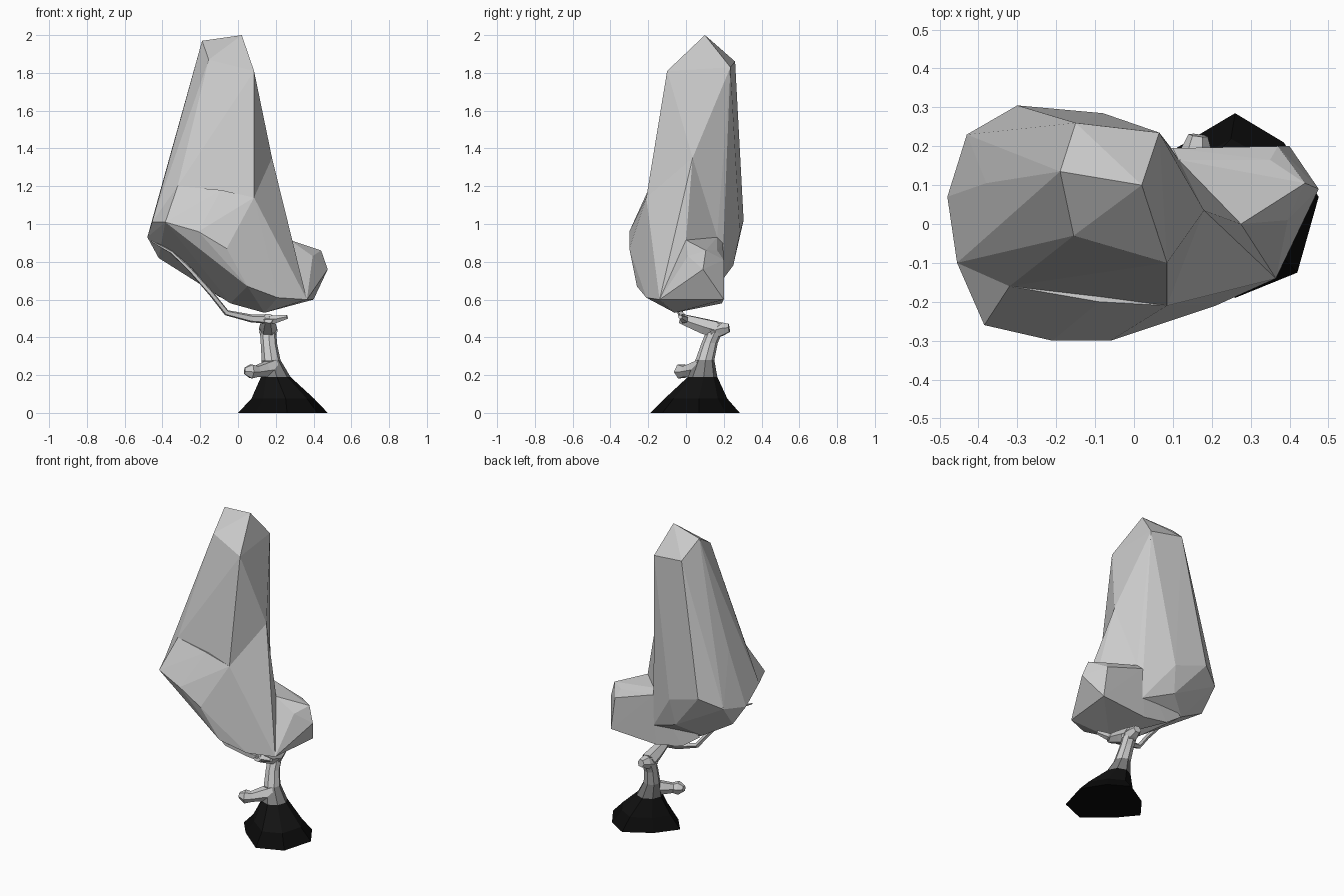
import bpy, bmesh, math
from mathutils import Vector

if "Cube" in bpy.data.objects:
    bpy.data.objects.remove(bpy.data.objects["Cube"])


def grey(name, v):
    m = bpy.data.materials.new(name)
    m.diffuse_color = (v, v, v, 1)
    m.use_nodes = True
    m.node_tree.nodes["Principled BSDF"].inputs["Base Color"].default_value = m.diffuse_color
    return m


def to_object(bm, name):
    bmesh.ops.recalc_face_normals(bm, faces=bm.faces)
    me = bpy.data.meshes.new(name)
    bm.to_mesh(me)
    bm.free()
    ob = bpy.data.objects.new(name, me)
    bpy.context.collection.objects.link(ob)
    return ob


def hull(name, pts):
    """Faceted clump: convex hull of a few corner points."""
    bm = bmesh.new()
    vs = [bm.verts.new(p) for p in pts]
    bmesh.ops.convex_hull(bm, input=vs)
    junk = [v for v in bm.verts if not v.link_faces]
    bmesh.ops.delete(bm, geom=junk, context='VERTS')
    return to_object(bm, name)


def merge(target, other):
    mod = target.modifiers.new("merge", 'BOOLEAN')
    mod.operation = 'UNION'
    mod.solver = 'EXACT'
    mod.object = other
    bpy.context.view_layer.objects.active = target
    bpy.ops.object.modifier_apply(modifier="merge")
    bpy.data.objects.remove(other)


def loft(name, path, radii, sides, mats=(), foot=(), blend=()):
    """Skin rings along a path; a foot outline blends into horizontal rings."""
    bm = bmesh.new()
    path = [Vector(p) for p in path]
    rings = []
    for i, p in enumerate(path):
        d = (path[min(i + 1, len(path) - 1)] - path[max(i - 1, 0)]).normalized()
        if foot:
            u, w = Vector((1, 0, 0)), Vector((0, 1, 0))
        else:
            ref = Vector((0, 0, 1)) if abs(d.z) < 0.9 else Vector((0, 1, 0))
            u = d.cross(ref).normalized()
            w = u.cross(d)
        ring = []
        for k in range(sides):
            a = 0.07 + math.tau * k / sides
            q = p + radii[i] * (u * math.cos(a) + w * math.sin(a))
            if foot:
                q = q.lerp(Vector((*foot[k], p.z)), blend[i])
            ring.append(bm.verts.new(q))
        rings.append(ring)
    for i in range(len(rings) - 1):
        for k in range(sides):
            n = (k + 1) % sides
            f = bm.faces.new((rings[i][k], rings[i][n], rings[i + 1][n], rings[i + 1][k]))
            if mats:
                f.material_index = min(i, len(mats) - 1)
    bm.faces.new(rings[0])
    bm.faces.new(rings[-1])
    ob = to_object(bm, name)
    for m in mats:
        ob.data.materials.append(m)
    return ob


# corners shared by several foliage clumps
notch = (-0.32, -0.16, 1.2)
waist = (-0.09, -0.2, 1.18)
belly = (0.085, -0.21, 1.14)
shoulder = (0.18, 0.035, 1.35)
elbow = (0.275, 0.0, 0.915)
crook = (0.115, 0.165, 0.93)
right_tip = (0.365, -0.14, 0.6)
keel = (0.14, -0.06, 0.53)
front_low = (0.05, -0.26, 0.67)
front_mid = (-0.06, -0.30, 0.87)
left_a, left_b = (-0.455, -0.10, 1.01), (-0.48, 0.07, 0.93)
under_l, under_m = (-0.42, 0.12, 0.82), (-0.04, 0.0, 0.58)
under_b = (-0.23, 0.16, 0.71)

# tall crown
foliage = hull("foliage", [
    (0.02, 0.10, 2.0), (-0.19, 0.135, 1.97), (0.085, -0.10, 1.81),
    (0.065, 0.235, 1.83), (-0.15, 0.26, 1.86), (-0.155, -0.03, 1.87),
    notch, belly, shoulder, crook, left_a, left_b, (-0.38, 0.105, 1.29),
    (-0.43, 0.23, 0.96), (-0.30, 0.305, 1.02), (-0.08, 0.285, 0.95),
    (-0.1, 0.25, 0.78), under_l, under_m, under_b, (0.1, 0.19, 0.7)])

# flared front skirt
merge(foliage, hull("skirt", [
    notch, waist, belly, (-0.385, -0.26, 1.01), (-0.21, -0.30, 0.96), front_mid,
    front_low, left_a, left_b, under_l, under_m, keel, under_b, (0, 0.1, 1.1)]))

# sloping right flank
merge(foliage, hull("flank", [
    belly, shoulder, elbow, crook, right_tip, (0.21, -0.21, 0.61), front_low,
    front_mid, keel, under_m, (0, 0.1, 0.7)]))

# low side clump, running back under the crown
merge(foliage, hull("side_clump", [
    elbow, crook, (0.05, 0.1, 0.9), (0.10, 0.195, 0.9), (-0.1, 0.18, 0.615),
    (-0.22, 0.17, 0.70), (0.35, 0.165, 0.86), (0.37, 0.20, 0.81), (0.44, 0.105, 0.86),
    (0.475, 0.09, 0.76), (0.395, 0.01, 0.83), right_tip,
    (0.40, 0.20, 0.6), (0.08, 0.19, 0.58), keel]))

# flared trunk, black at the foot and fading to grey
shades = [grey("foot_black", 0.003), grey("root_black", 0.006),
          grey("root_grey", 0.22), grey("bark_grey", 0.7)]
loft("trunk",
     [(0.237, 0.046, 0), (0.237, 0.06, 0.075), (0.198, 0.09, 0.19),
      (0.175, 0.1, 0.28), (0.163, 0.125, 0.37), (0.16, 0.15, 0.43), (0.16, 0.165, 0.475)],
     [0.238, 0.06, 0.07, 0.05, 0.043, 0.044, 0.032], 8, mats=shades,
     foot=[(0.475, 0.07), (0.385, 0.21), (0.26, 0.285), (0.1, 0.19),
           (0, 0.06), (0.09, -0.05), (0.26, -0.19), (0.42, -0.125)],
     blend=[1, 0.6, 0.05, 0, 0, 0, 0])

# cut stub at the back of the trunk top
loft("back_stub", [(0.16, 0.13, 0.43), (0.16, 0.19, 0.445), (0.165, 0.228, 0.45)],
     [0.05, 0.04, 0.025], 6)

# knobbly low stub on the left
loft("low_stub",
     [(0.185, 0.085, 0.235), (0.14, 0.04, 0.228), (0.1, -0.005, 0.22),
      (0.07, -0.025, 0.22), (0.035, -0.03, 0.222)],
     [0.055, 0.042, 0.032, 0.042, 0.02], 6)

# limb leaning forward from the trunk top
loft("limb", [(0.16, 0.16, 0.44), (0.16, 0.09, 0.46), (0.16, 0.03, 0.48), (0.16, -0.03, 0.5)],
     [0.05, 0.045, 0.037, 0.028], 6)

# short twig to the right and long branch under the foliage
loft("short_twig", [(0.14, -0.01, 0.495), (0.2, -0.01, 0.495), (0.26, -0.03, 0.508)],
     [0.025, 0.022, 0.012], 5)
loft("long_branch",
     [(0.17, -0.01, 0.495), (0.07, -0.01, 0.5), (-0.06, -0.03, 0.53), (-0.14, -0.05, 0.63),
      (-0.25, -0.05, 0.755), (-0.35, -0.04, 0.85), (-0.46, -0.02, 0.91)],
     [0.026, 0.022, 0.016, 0.014, 0.012, 0.009, 0.004], 5)
